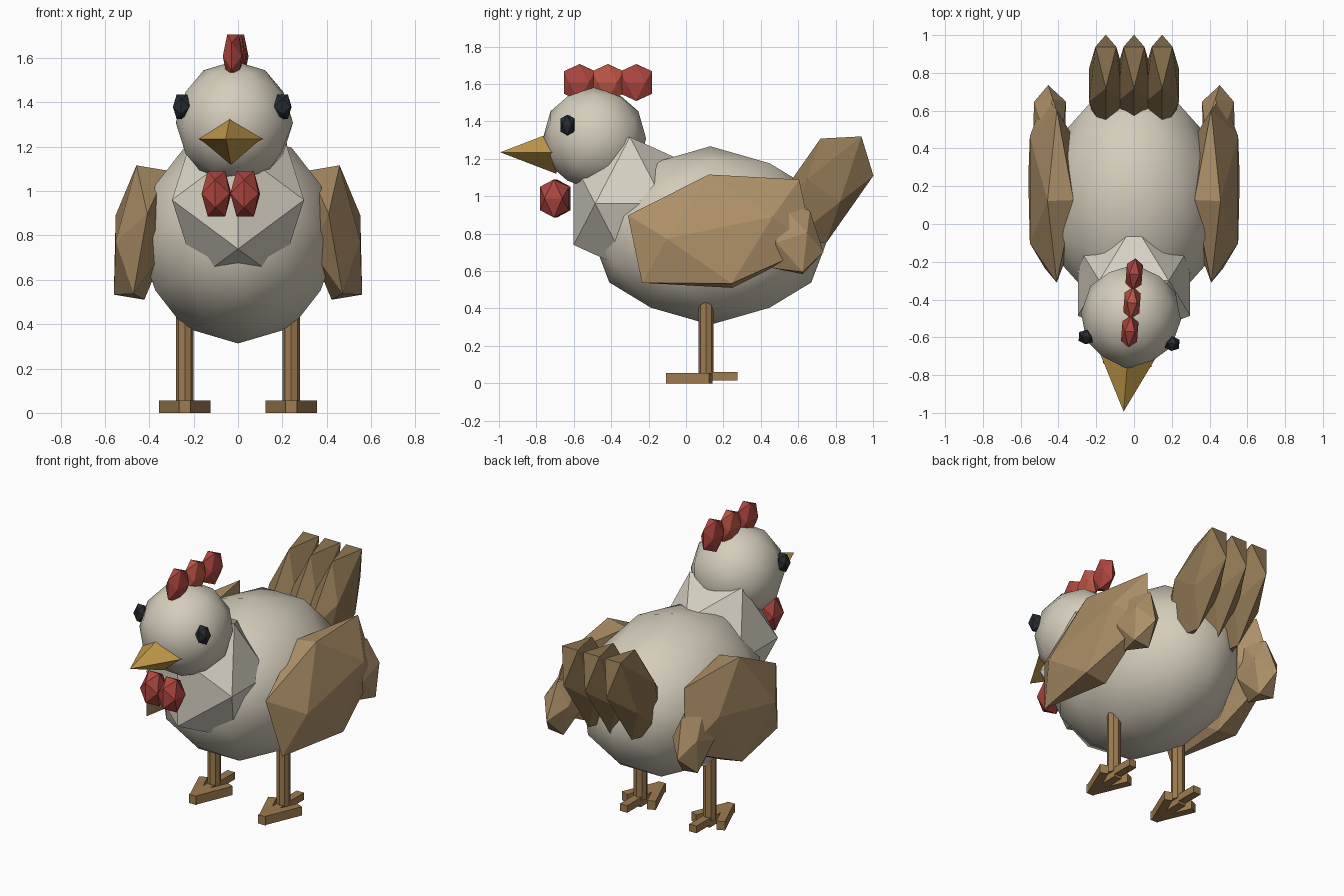
import bpy, bmesh
from math import radians, atan
from mathutils import Matrix, Euler

if "Cube" in bpy.data.objects:
    bpy.data.objects.remove(bpy.data.objects["Cube"])

# Colours
COLORS = {
    "cream": (0.66, 0.61, 0.50), "pale": (0.68, 0.64, 0.55), "wing": (0.42, 0.28, 0.14),
    "tail": (0.27, 0.18, 0.085), "leg": (0.34, 0.20, 0.08), "beak": (0.55, 0.33, 0.07),
    "red": (0.42, 0.06, 0.05), "comb": (0.50, 0.09, 0.06), "black": (0.02, 0.025, 0.03),
}
MATS = {}
for key, rgb in COLORS.items():
    MATS[key] = bpy.data.materials.new(key)
    MATS[key].diffuse_color = (*rgb, 1)

# Head turns slightly around the neck axis
HEAD = (Matrix.Translation((0, -0.28, 0)) @ Matrix.Rotation(-0.077, 4, 'Z')
        @ Matrix.Translation((0, 0.28, 0)))
# Turns the icosphere so an edge midpoint faces up, symmetric in all planes
UPRIGHT = Matrix.Rotation(-atan(0.618034), 4, 'Y')


def finish(name, bm, loc, scale, rot, color, parent, smooth=False):
    """Place the mesh (rotation in degrees) and make it an object."""
    m = (parent @ Matrix.Translation(loc)
         @ Euler([radians(a) for a in rot]).to_matrix().to_4x4()
         @ Matrix.Diagonal((*scale, 1)))
    bm.transform(m)
    bmesh.ops.recalc_face_normals(bm, faces=bm.faces)
    for f in bm.faces:
        f.smooth = smooth
    me = bpy.data.meshes.new(name)
    bm.to_mesh(me)
    bm.free()
    me.materials.append(MATS[color])
    ob = bpy.data.objects.new(name, me)
    bpy.context.collection.objects.link(ob)
    return ob


def ico(name, loc, scale, color, rot=(0, 0, 0), parent=Matrix(), detail=1):
    bm = bmesh.new()
    bmesh.ops.create_icosphere(bm, subdivisions=detail, radius=1, matrix=UPRIGHT)
    return finish(name, bm, loc, scale, rot, color, parent, detail > 1)


def box(name, loc, size, color, rot=(0, 0, 0)):
    bm = bmesh.new()
    bmesh.ops.create_cube(bm, size=1)
    return finish(name, bm, loc, size, rot, color, Matrix())


def cone(name, loc, scale, color, sides, r_top, rot=(0, 0, 0), parent=Matrix()):
    bm = bmesh.new()
    bmesh.ops.create_cone(bm, cap_ends=True, segments=sides, radius1=1,
                          radius2=r_top, depth=1)
    bmesh.ops.remove_doubles(bm, verts=bm.verts, dist=1e-5)
    return finish(name, bm, loc, scale, rot, color, parent)


# Body, neck and head
ico("body", (0, 0.13, 0.79), (0.46, 0.635, 0.477), "cream", detail=2)
ico("neck", (0, -0.30, 0.96), (0.35, 0.353, 0.42), "pale")
ico("head", (0, -0.49, 1.308), (0.265, 0.277, 0.278), "cream", parent=HEAD, detail=2)

# Beak: four-sided cone pointing forward
cone("beak", (0, -0.845, 1.235), (0.15, 0.115, 0.30), "beak", 4, 0,
     rot=(90, 0, 0), parent=HEAD)

# Comb
for i in range(3):
    ico(f"comb_{i + 1}", (0, -0.57 + 0.152 * i, 1.608), (0.05, 0.099, 0.115),
        "comb" if i == 1 else "red", parent=HEAD)

# Tail feathers
for i in (-1, 0, 1):
    ico(f"tail_feather_{i + 2}", (0.149 * i, 0.735, 1.03), (0.105, 0.203, 0.416),
        "tail", rot=(-35, 0, 0))

# Paired parts
for side, s in (("left", -1), ("right", 1)):
    ico(f"eye_{side}", (0.228 * s, -0.617, 1.38), (0.045, 0.045, 0.065), "black", parent=HEAD)
    ico(f"wattle_{side}", (0.065 * s, -0.70, 0.988), (0.075, 0.09, 0.12), "red", parent=HEAD)
    ico(f"wing_{side}", (0.44 * s, 0.185, 0.813), (0.133, 0.55, 0.355), "wing",
        rot=(12, -9.5 * s, -2 * s))
    ico(f"wing_tip_{side}", (0.447 * s, 0.565, 0.77), (0.10, 0.165, 0.225), "wing",
        rot=(18, -6 * s, 0))

    # Leg and foot
    x = 0.24 * s
    cone(f"leg_{side}", (x, 0.107, 0.245), (0.04, 0.04, 0.41), "leg", 8, 1)
    for t in (-1, 0, 1):
        box(f"toe_{side}_{t + 2}", (x + 0.045 * t, 0.018, 0.0275), (0.05, 0.25, 0.055),
            "leg", rot=(0, 0, -23 * t))
    box(f"back_toe_{side}", (x, 0.19, 0.038), (0.05, 0.17, 0.045), "leg")

for m in bpy.data.materials:
    if m.users and not m.is_grease_pencil:
        m.use_nodes = True
        m.node_tree.nodes["Principled BSDF"].inputs["Base Color"].default_value = m.diffuse_color
